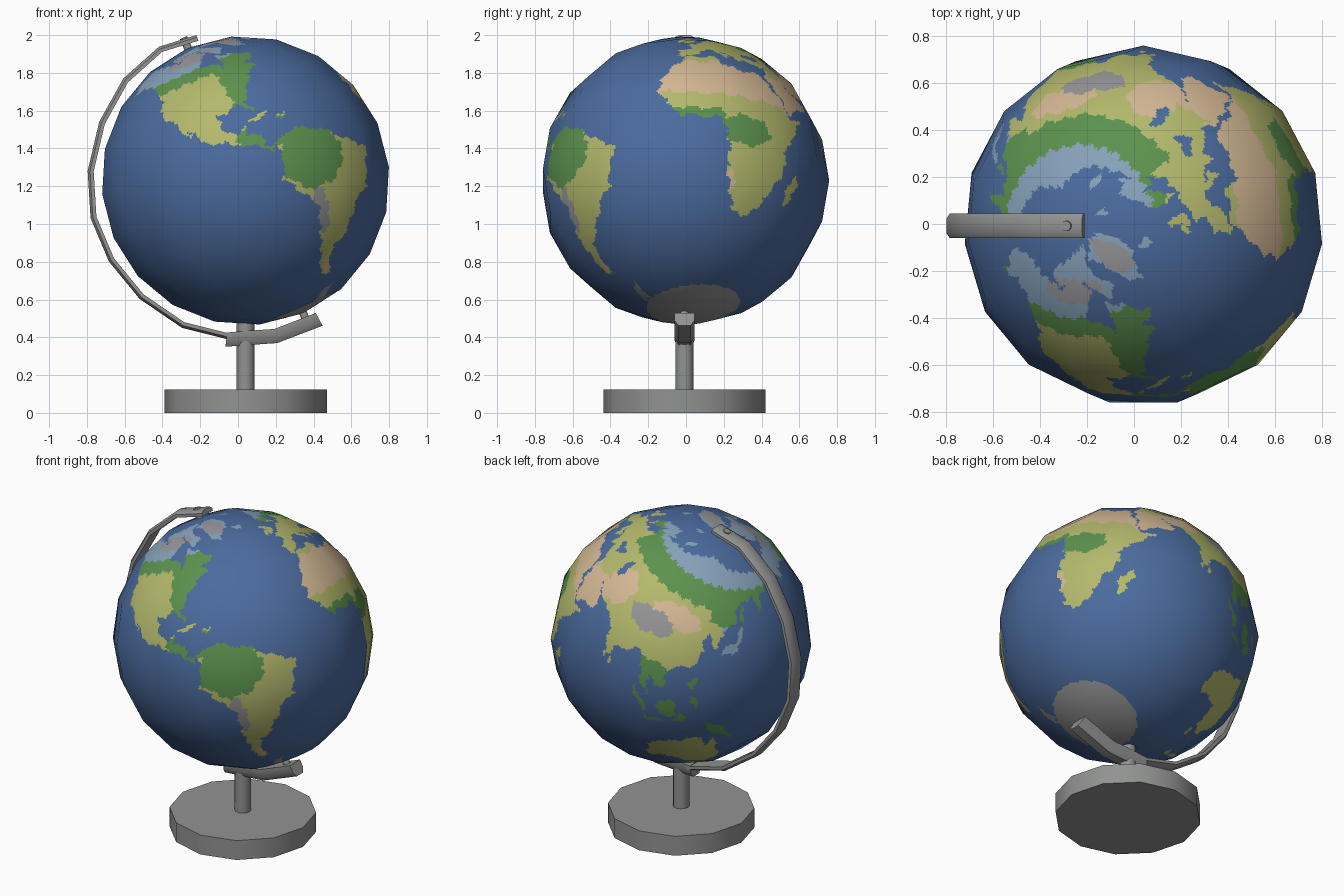
import bpy, bmesh, math
from mathutils import Vector

if "Cube" in bpy.data.objects:
    bpy.data.objects.remove(bpy.data.objects["Cube"])

CX, CY, CZ, R = 0.04, -0.008, 1.23, 0.766
TILT = math.radians(-23.5)


def material(name, srgb):
    lin = [(c / 255 / 12.92) if c < 11 else ((c / 255 + 0.055) / 1.055) ** 2.4 for c in srgb]
    m = bpy.data.materials.new(name)
    m.diffuse_color = (*lin, 1)
    m.use_nodes = True
    m.node_tree.nodes["Principled BSDF"].inputs["Base Color"].default_value = m.diffuse_color
    return m


OCEAN, GRASS, FOREST, DESERT, ROCK, TUNDRA = range(6)
MAP_MATS = [material("ocean blue", (75, 107, 158)), material("grass olive", (180, 185, 108)),
            material("forest green", (92, 146, 78)), material("desert tan", (212, 184, 148)),
            material("rock grey", (150, 150, 152)), material("tundra blue", (135, 162, 186))]
METAL = material("stand grey", (145, 147, 145))

# Simplified land outlines as (longitude, latitude)
lands = []


def land(pts):
    xs, ys = [p[0] for p in pts], [p[1] for p in pts]
    lands.append((min(xs), max(xs), min(ys), max(ys), pts))


# north america, arctic islands, greenland
land([(-168, 66), (-156, 71), (-128, 70), (-110, 68), (-95, 72), (-82, 68), (-94, 60), (-93, 58), (-82, 55),
      (-79, 51), (-77, 57), (-78, 62), (-66, 59), (-56, 52), (-66, 49), (-61, 46), (-70, 43), (-76, 36),
      (-81, 31), (-80, 25), (-84, 30), (-96, 29), (-97, 22), (-91, 18.5), (-87, 21), (-88, 16), (-83, 15),
      (-82, 9.5), (-77, 9), (-80, 7), (-85, 10), (-95, 15.5), (-105, 20), (-113, 31), (-110, 23), (-117, 33),
      (-124, 40), (-124, 48), (-134, 58), (-150, 60), (-163, 55), (-158, 59), (-166, 62)])
land([(-118, 70), (-124, 75), (-95, 81), (-65, 83), (-78, 76), (-62, 66), (-72, 63), (-85, 71), (-105, 69)])
land([(-72, 78), (-45, 83), (-20, 81), (-22, 71), (-40, 65), (-45, 60), (-53, 67), (-58, 75)])
# south america
land([(-78, 8), (-72, 12), (-62, 10), (-51, 4), (-44, -2), (-35, -6), (-39, -14), (-41, -22), (-48, -26),
      (-54, -34), (-58, -38), (-65, -42), (-68, -50), (-66, -55), (-74, -52), (-73, -40), (-70, -20),
      (-76, -14), (-81, -5), (-78, 2)])
# africa, madagascar
land([(-6, 36), (10, 37), (11, 33), (20, 31), (32, 31), (37, 21), (43, 12), (51, 12), (40, -3), (40, -15),
      (35, -20), (33, -27), (27, -34), (18, -34), (12, -17), (13, -6), (9, 4), (-8, 4.5), (-17, 14), (-16, 22)])
land([(44, -17), (49, -12), (50, -16), (47, -25), (44, -24)])
# europe
land([(-9, 43), (-9, 37), (-2, 37), (3, 43), (10, 44), (16, 38), (18, 40), (13, 45), (20, 41), (23, 37),
      (26, 40), (28, 37), (36, 36), (60, 36), (60, 69), (45, 67), (40, 65), (33, 66.5), (41, 67), (25, 71),
      (13, 66), (5, 61), (8, 58), (12, 56), (18, 60), (22, 65), (21, 61), (29, 60), (21, 55), (10, 54),
      (2, 50.5), (-4, 48), (-1, 44)])
# asia
land([(36, 37), (35, 29), (43, 13), (59, 22), (56, 25), (48, 30), (57, 26.5), (67, 25), (72, 20), (77, 8),
      (80, 15), (90, 22), (95, 16), (98, 8), (103, 2), (100, 13), (105, 9), (109, 13), (107, 20), (118, 24),
      (121, 30), (119, 36), (122, 40), (126, 35), (129, 36), (128, 40), (140, 50), (137, 54), (155, 59),
      (157, 51), (163, 58), (179, 63), (180, 69), (160, 70), (130, 72), (105, 77), (80, 72), (68, 69),
      (59, 69), (59, 37)])
# australia, new guinea, sumatra, japan, britain, antarctic peninsula
land([(114, -22), (122, -18), (130, -12), (136, -12), (139, -17), (142, -11), (146, -19), (153, -26),
      (150, -37), (143, -39), (136, -34), (131, -31), (118, -35), (115, -33)])
land([(131, -1), (141, -2.5), (150, -10), (142, -9), (138, -7)])
land([(95, 6), (104, -1), (106, -6), (101, -3)])
land([(130, 32), (140, 34.5), (142, 40), (145, 43), (142, 45.5), (139, 39), (131, 34.5)])
land([(-5, 50), (1, 51), (-2, 57), (-6, 58.5)])
land([(-76, -73), (-66, -66), (-57, -63), (-60, -73)])

# Small islands, inland seas: lon, lat, half widths
ISLANDS = [(-79, 22, 5, 1), (-71, 19, 2.5, 1), (114, 1, 4.5, 4.5), (110, -7.3, 5, 1), (121, -2, 2, 3),
           (121, 16, 1.6, 3), (125, 8, 2, 2), (81, 7.5, 1, 1.6), (175, -39, 2, 3), (170, -44, 3, 2),
           (-19, 65, 5, 1.6), (-8, 53, 2, 1.6), (143, 50, 1.2, 4), (57, 74, 5, 2.5), (18, 79, 6, 1.5),
           (146.5, -42, 2, 1.5)]
SEAS = [(34, 43.5, 6, 2), (51, 42, 2.6, 5)]
# Climate patches: colour, lon, lat, half widths
PATCHES = [(ROCK, -42, 74, 14, 8), (ROCK, -100, 68, 27, 4.5), (ROCK, 88, 35, 14, 5.5), (DESERT, 100, 42, 16, 5.5),
           (DESERT, 60, 37, 10, 9), (DESERT, 47, 22, 13, 11), (FOREST, 20, 0, 11, 6.5),
           (FOREST, -65, -2, 15, 12), (ROCK, -69, -23, 3.5, 10), (DESERT, -69, -50, 3, 3),
           (DESERT, 14, -22, 2.5, 5)]


def in_ellipse(x, y, e):
    return ((x - e[0]) / e[2]) ** 2 + ((y - e[1]) / e[3]) ** 2 < 1


def in_poly(x, y, pts):
    inside = False
    x1, y1 = pts[-1]
    for x2, y2 in pts:
        if (y1 > y) != (y2 > y) and x < (x2 - x1) * (y - y1) / (y2 - y1) + x1:
            inside = not inside
        x1, y1 = x2, y2
    return inside


def climate(lon, lat):
    if lat < -70.5 + 4 * math.cos(math.radians(lon - 80)):
        return ROCK
    x = lon + 0.8 * math.sin(lat * 0.9) + 0.4 * math.sin(lat * 2.1)
    y = lat + 0.7 * math.sin(lon * 0.6) + 0.3 * math.sin(lon * 1.7)
    if any(in_ellipse(x, y, s) for s in SEAS):
        return OCEAN
    if not (any(a <= x <= b and c <= y <= d and in_poly(x, y, p) for a, b, c, d, p in lands)
            or any(in_ellipse(x, y, i) for i in ISLANDS)):
        return OCEAN
    if y < -60:
        return ROCK
    for p in PATCHES:
        if in_ellipse(x, y, p[1:]):
            return p[0]
    if x < -25:                                    # the americas
        if y > 58:
            return TUNDRA
        return FOREST if y > 51 or (x > -87 and y > 23) or (x > -92 and 7 < y < 19) else GRASS
    if x < 37 and 15 < y < 33.5:
        return DESERT
    if -14 < x < 10 and 0 < y < 8:
        return FOREST
    if y > 62.5:
        return TUNDRA
    if y > 51 and (x > 30 or y > 58) or (x > 120 and y > 45):
        return FOREST
    if x > 130 and 30 < y < 46:
        return TUNDRA
    return FOREST if x > 93 and -11 < y < 20 else GRASS


# Globe: 15 x 10 flat facets, each finely divided for the map
SEG, RING, DU, DV = 15, 10, 28, 21


def corner(i, j):
    az, la = math.radians(-180 + 24 * i + 6), math.radians(-90 + 18 * j)
    return Vector((math.cos(la) * math.cos(az), math.cos(la) * math.sin(az), math.sin(la))) * R


def facet_point(i, j):
    a, fu = divmod(i, DU)
    b, fv = divmod(j, DV)
    fu, fv = fu / DU, fv / DV
    low = corner(a, b).lerp(corner(a + 1, b), fu)
    return low if fv == 0 else low.lerp(corner(a, b + 1).lerp(corner(a + 1, b + 1), fu), fv)


NU, NV = SEG * DU, RING * DV
bm = bmesh.new()
south, north = bm.verts.new((0, 0, -R)), bm.verts.new((0, 0, R))
rows = [[south] * NU] + [[bm.verts.new(facet_point(i, j)) for i in range(NU)] for j in range(1, NV)] + [[north] * NU]
for j in range(NV):
    for i in range(NU):
        k = (i + 1) % NU
        quad = [rows[j][i], rows[j][k], rows[j + 1][k], rows[j + 1][i]]
        f = bm.faces.new(list(dict.fromkeys(quad)))
        f.smooth = True
        f.material_index = climate(-180 + 360 * (i + 0.5) / NU, -90 + 180 * (j + 0.5) / NV)
me = bpy.data.meshes.new("globe")
bm.to_mesh(me)
bm.free()
for m in MAP_MATS:
    me.materials.append(m)
me.normals_split_custom_set_from_vertices([v.co.normalized() for v in me.vertices])
globe = bpy.data.objects.new("globe", me)
globe.location, globe.rotation_euler = (CX, CY, CZ), (0, TILT, 0)
bpy.context.collection.objects.link(globe)


def smooth(ob, angle):
    bpy.ops.object.select_all(action='DESELECT')
    ob.select_set(True)
    bpy.context.view_layer.objects.active = ob
    bpy.ops.object.shade_smooth_by_angle(angle=math.radians(angle))


def cylinder(name, r, z0, z1, sides, tilted=False):
    bpy.ops.mesh.primitive_cylinder_add(vertices=sides, radius=r, depth=z1 - z0)
    ob = bpy.context.object
    ob.name = name
    mid = (z0 + z1) / 2
    ob.location = (CX, CY, mid)
    if tilted:
        ob.rotation_euler = (0, TILT, 0)
        ob.location = (CX + math.sin(TILT) * mid, CY, CZ + math.cos(TILT) * mid)
    ob.data.materials.append(METAL)
    smooth(ob, 40)


def sweep(name, path, h, w):
    """Bar with a flat inner side and a rounded outer side, along (x, z) points."""
    section = [(-h, -w), (-h, w), (0.2 * h, w), (h, 0.6 * w), (h, -0.6 * w), (0.2 * h, -w)]
    bm = bmesh.new()
    rings = []
    for x, z in path:
        n = Vector((x - CX, 0, z - CZ)).normalized()
        rings.append([bm.verts.new(Vector((x, CY + s, z)) + n * t) for t, s in section])
    for a, b in zip(rings, rings[1:]):
        for i in range(6):
            bm.faces.new((a[i], a[i - 1], b[i - 1], b[i]))
    bm.faces.new(rings[0])
    bm.faces.new(rings[-1][::-1])
    bmesh.ops.recalc_face_normals(bm, faces=bm.faces)
    me = bpy.data.meshes.new(name)
    bm.to_mesh(me)
    bm.free()
    me.materials.append(METAL)
    ob = bpy.data.objects.new(name, me)
    bpy.context.collection.objects.link(ob)
    smooth(ob, 35)


# Stand: arm, lower socket, pivots, post and base
sweep("arm", [(-0.215, 1.985), (-0.41, 1.925), (-0.595, 1.76), (-0.72, 1.535), (-0.78, 1.28), (-0.765, 1.035),
              (-0.67, 0.81), (-0.51, 0.615), (-0.29, 0.465), (-0.03, 0.4)], 0.016, 0.052)
sweep("arm_socket", [(-0.062, 0.388), (0.04, 0.396), (0.2, 0.407), (0.43, 0.495)], 0.038, 0.052)
cylinder("top_pivot", 0.022, 0.74, 0.825, 10, True)
cylinder("bottom_pivot", 0.022, -0.82, -0.74, 10, True)
cylinder("post", 0.048, 0.12, 0.48, 12)
cylinder("base", 0.43, 0, 0.125, 12)
